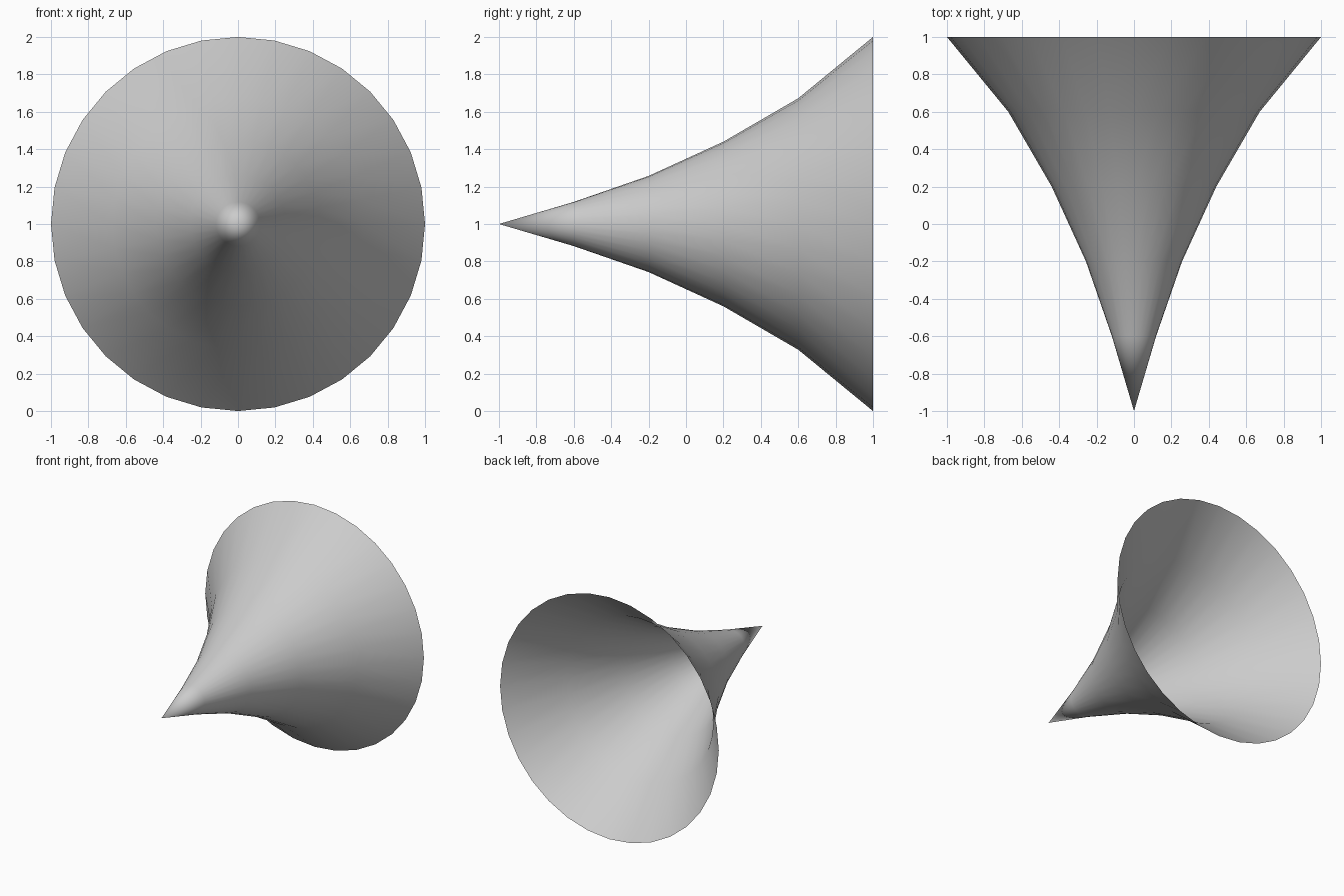
import bpy, bmesh
from math import sin, cos, tau

if "Cube" in bpy.data.objects:
    bpy.data.objects.remove(bpy.data.objects["Cube"])

SIDES = 32
# Flared profile: (y, radius) from behind the tip to the open rim
PROFILE = [(-0.6, 0.118), (-0.2, 0.257), (0.2, 0.44), (0.6, 0.672), (1.0, 1.0)]

bm = bmesh.new()

# Pointed tip and rings
tip = bm.verts.new((0, -1, 1))
rings = [[bm.verts.new((r * sin(tau * i / SIDES), y, 1 + r * cos(tau * i / SIDES)))
          for i in range(SIDES)] for y, r in PROFILE]

# Skin of the horn, left open at the back
for i in range(SIDES):
    j = (i + 1) % SIDES
    bm.faces.new((tip, rings[0][i], rings[0][j]))
    for a, b in zip(rings, rings[1:]):
        bm.faces.new((a[i], b[i], b[j], a[j]))

# Point the faces outward
bm.normal_update()
if bm.faces[:][0].normal.y > 0:
    bmesh.ops.reverse_faces(bm, faces=bm.faces[:])
for f in bm.faces:
    f.smooth = True

mesh = bpy.data.meshes.new("flared_horn")
bm.to_mesh(mesh)
bm.free()
horn = bpy.data.objects.new("flared_horn", mesh)
bpy.context.collection.objects.link(horn)
